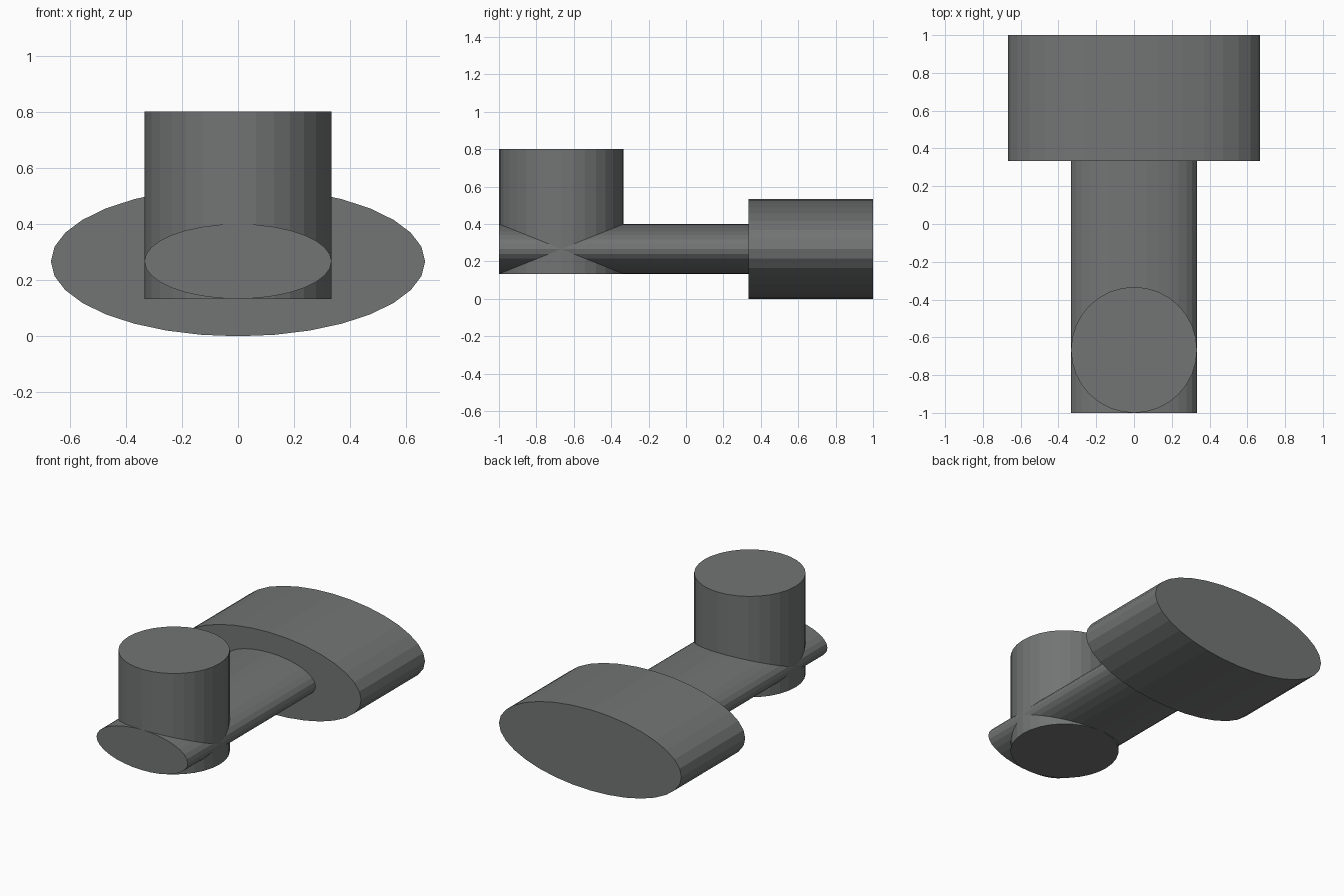
import bpy
from math import pi

if "Cube" in bpy.data.objects:
    bpy.data.objects.remove(bpy.data.objects["Cube"])

SIDES = 32

# dark grey for all parts
dark = bpy.data.materials.new("dark_grey")
dark.diffuse_color = (0.17, 0.175, 0.175, 1)
dark.use_nodes = True
dark.node_tree.nodes["Principled BSDF"].inputs["Base Color"].default_value = dark.diffuse_color


def cylinder(name, center, rx, ry, length, lying=False):
    """Flat-faced elliptical cylinder, upright or lying along y."""
    bpy.ops.mesh.primitive_cylinder_add(vertices=SIDES, radius=1, depth=1, location=center)
    ob = bpy.context.object
    ob.name = name
    ob.scale = (rx, ry, length)
    if lying:
        ob.rotation_euler = (pi / 2, 0, 0)
    bpy.ops.object.transform_apply(location=False, rotation=True, scale=True)
    ob.data.materials.append(dark)
    return ob


U = 1 / 3          # base unit of the model
AXIS_Z = 0.8 * U   # height of the horizontal axis

# wide oval block at the back
cylinder("back_block", (0, 2 * U, AXIS_Z), 2 * U, 0.8 * U, 2 * U, lying=True)
# flattened bar running to the front
cylinder("connecting_bar", (0, -U, AXIS_Z), U, 0.4 * U, 4 * U, lying=True)
# upright round post through the front of the bar
cylinder("upright_post", (0, -2 * U, 1.4 * U), U, U, 2 * U)
